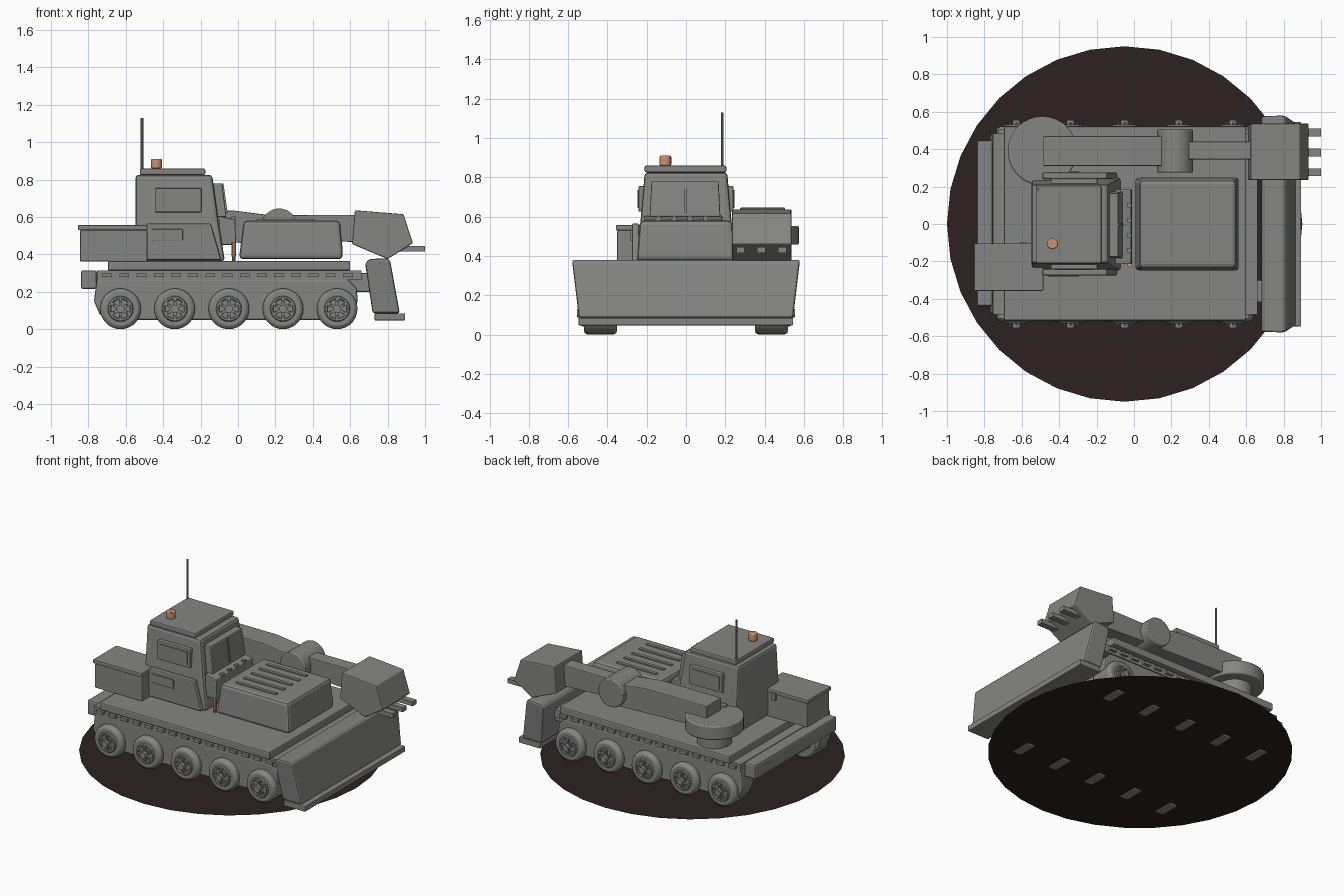
import bpy, bmesh, math


def material(name, rgb):
    m = bpy.data.materials.new(name)
    m.diffuse_color = (*rgb, 1)
    return m


GREY = material("body grey", (0.235, 0.238, 0.23))
DARK = material("ground dark brown", (0.026, 0.015, 0.015))
ORANGE = material("lamp orange", (0.60, 0.29, 0.165))


def prism(name, pts, y0, y1, bevel=0.0, taper=1.0, mat=GREY):
    """Extrude an x-z profile from y0 to y1; taper scales y at the top about the middle."""
    bm = bmesh.new()
    mid = (y0 + y1) / 2
    zmin, zmax = min(p[1] for p in pts), max(p[1] for p in pts)
    rows = []
    for y in (y0, y1):
        row = []
        for x, z in pts:
            s = 1 + (taper - 1) * (z - zmin) / (zmax - zmin)
            row.append(bm.verts.new((x, mid + (y - mid) * s, z)))
        rows.append(row)
    bm.faces.new(rows[0])
    bm.faces.new(rows[1][::-1])
    n = len(pts)
    for i in range(n):
        j = (i + 1) % n
        bm.faces.new((rows[0][i], rows[1][i], rows[1][j], rows[0][j]))
    bmesh.ops.recalc_face_normals(bm, faces=bm.faces)
    me = bpy.data.meshes.new(name)
    bm.to_mesh(me)
    bm.free()
    me.materials.append(mat)
    ob = bpy.data.objects.new(name, me)
    bpy.context.collection.objects.link(ob)
    if bevel:
        b = ob.modifiers.new("bevel", 'BEVEL')
        b.width, b.segments = bevel, 2
    return ob


def box(name, x0, x1, y0, y1, z0, z1, bevel=0.0, mat=GREY):
    return prism(name, [(x0, z0), (x1, z0), (x1, z1), (x0, z1)], y0, y1, bevel, 1, mat)


def cyl(name, loc, r, depth, axis='Z', sides=24, bevel=0.0, mat=GREY):
    rot = (math.pi / 2, 0, 0) if axis == 'Y' else (0, 0, 0)
    bpy.ops.mesh.primitive_cylinder_add(vertices=sides, radius=r, depth=depth,
                                        location=loc, rotation=rot)
    ob = bpy.context.object
    ob.name = name
    ob.data.materials.append(mat)
    if bevel:
        b = ob.modifiers.new("bevel", 'BEVEL')
        b.width, b.segments, b.limit_method = bevel, 2, 'ANGLE'
    bpy.ops.object.shade_smooth_by_angle(angle=math.radians(35))
    return ob


# Ground disc
bpy.ops.mesh.primitive_circle_add(vertices=32, radius=0.95, fill_type='NGON',
                                  location=(-0.05, 0, 0.005))
bpy.context.object.name = "ground_disc"
bpy.context.object.data.materials.append(DARK)

# Hull, deck and bumpers
box("hull", -0.70, 0.60, -0.36, 0.36, 0.10, 0.28)
box("chassis", -0.755, 0.66, -0.485, 0.485, 0.262, 0.313)
box("deck", -0.695, 0.60, -0.515, 0.52, 0.313, 0.365, 0.008)
box("rear_bumper", -0.84, -0.755, -0.44, 0.447, 0.215, 0.315, 0.012)

# Running gear on both sides
track = [(-0.755, 0.27), (-0.77, 0.15), (-0.74, 0.08), (-0.70, 0.05), (0.57, 0.05),
         (0.61, 0.08), (0.64, 0.15), (0.635, 0.22), (0.59, 0.265)]
for s in (-1, 1):
    prism("track", track, s * 0.36, s * 0.48, 0.01)
    for i in range(15):
        x = -0.70 + i * 0.092
        box("track_pad", x - 0.026, x + 0.026, s * 0.40, s * 0.505, 0.278, 0.298)
    for i in range(5):
        x, z = -0.628 + i * 0.2895, 0.109
        cyl("wheel", (x, s * 0.435, z), 0.109, 0.17, 'Y', 28, 0.02)
        # hub rim, spokes and cap
        bpy.ops.mesh.primitive_torus_add(major_segments=20, minor_segments=6, major_radius=0.060,
                                         minor_radius=0.009, location=(x, s * 0.523, z),
                                         rotation=(math.pi / 2, 0, 0))
        rim = bpy.context.object
        rim.name = "wheel_rim"
        rim.data.materials.append(GREY)
        cyl("hub_cap", (x, s * 0.535, z), 0.022, 0.04, 'Y', 12)
        for k in range(6):
            a = k * math.pi / 3 + math.pi / 6
            sp = box("spoke", 0.015, 0.058, -0.007, 0.007, -0.009, 0.009)
            sp.location = (x, s * 0.526, z)
            sp.rotation_euler = (0, a, 0)
            cyl("hub_bolt", (x + 0.04 * math.cos(a), s * 0.532, z + 0.04 * math.sin(a)),
                0.007, 0.02, 'Y', 6)
    # blade push arms
    box("push_arm", 0.58, 0.74, s * 0.30, s * 0.42, 0.20, 0.30, 0.008)

# Dozer blade and cutting edge
prism("blade", [(0.72, 0.085), (0.865, 0.085), (0.815, 0.36), (0.80, 0.38), (0.70, 0.375), (0.68, 0.35)],
      -0.545, 0.545, 0.012, 1.065)
box("cutting_edge", 0.73, 0.893, -0.547, 0.545, 0.047, 0.085, 0.004)

# Cabin
prism("cabin", [(-0.548, 0.365), (-0.07, 0.365), (-0.105, 0.58), (-0.138, 0.825), (-0.548, 0.825)],
      -0.25, 0.25, 0.016, 0.84)
box("roof", -0.525, -0.175, -0.21, 0.205, 0.825, 0.86, 0.008)
prism("front_window", [(-0.115, 0.60), (-0.062, 0.60), (-0.085, 0.78), (-0.14, 0.78)],
      -0.185, 0.175, 0.006, 0.95)
prism("window_pillar", [(-0.07, 0.62), (-0.055, 0.62), (-0.078, 0.78), (-0.093, 0.78)],
      -0.008, 0.004)
prism("cowl", [(-0.10, 0.45), (-0.01, 0.45), (-0.015, 0.585), (-0.10, 0.605)], -0.215, 0.185, 0.006)
for y in (-0.14, -0.06, 0.02, 0.10):
    box("cowl_bolt", -0.035, -0.013, y - 0.012, y + 0.012, 0.575, 0.602)
for s in (-1, 1):
    box("side_window_frame", -0.445, -0.195, s * 0.20, s * 0.242, 0.625, 0.755, 0.006)
    box("side_window", -0.425, -0.215, s * 0.242, s * 0.247, 0.645, 0.735)
    prism("door_panel", [(-0.49, 0.37), (-0.09, 0.37), (-0.145, 0.565), (-0.49, 0.565)],
          s * 0.24, s * 0.275, 0.008)
    box("door_hatch", -0.46, -0.295, s * 0.27, s * 0.283, 0.475, 0.535, 0.002)

# Antenna, beacon and marker lamp
cyl("antenna", (-0.513, 0.185, 0.975), 0.007, 0.31, sides=8)
cyl("beacon", (-0.436, -0.105, 0.885), 0.030, 0.05, sides=16, bevel=0.006, mat=ORANGE)
cyl("marker_lamp", (-0.022, -0.22, 0.425), 0.013, 0.075, sides=10, mat=ORANGE)
cyl("lamp_post", (-0.022, -0.22, 0.38), 0.010, 0.04, sides=10)

# Engine hood with louvres
prism("engine_hood", [(0.005, 0.375), (0.56, 0.375), (0.56, 0.42), (0.545, 0.58), (0.03, 0.58)],
      -0.25, 0.25, 0.02, 0.94)
for i in range(5):
    y = -0.163 + i * 0.0815
    box("louvre", 0.105, 0.41, y - 0.011, y + 0.011, 0.57, 0.588)

# Tool box
box("tool_box", -0.845, -0.485, -0.35, -0.11, 0.362, 0.53, 0.006)
box("tool_box_lid", -0.855, -0.485, -0.357, -0.103, 0.53, 0.557, 0.005)
box("tool_box_latch", -0.61, -0.58, -0.11, -0.095, 0.49, 0.54)

# Crane arm: turntable, booms and elbow
cyl("arm_pedestal", (-0.49, 0.39, 0.41), 0.11, 0.11, sides=24)
cyl("arm_turntable", (-0.49, 0.39, 0.505), 0.185, 0.095, sides=32, bevel=0.008)
prism("lower_boom", [(-0.485, 0.48), (0.21, 0.455), (0.21, 0.605), (-0.03, 0.635), (-0.485, 0.635)],
      0.31, 0.47, 0.006)
cyl("elbow_joint", (0.22, 0.39, 0.55), 0.096, 0.23, 'Y', 24, 0.006)
prism("upper_boom", [(0.22, 0.485), (0.64, 0.465), (0.64, 0.612), (0.22, 0.61)], 0.345, 0.44, 0.005)

# Bucket with teeth
prism("bucket", [(0.625, 0.636), (0.885, 0.615), (0.935, 0.46), (0.80, 0.375), (0.61, 0.455)],
      0.235, 0.537, 0.006)
for y in (0.277, 0.383, 0.49):
    box("bucket_tooth", 0.86, 1.0, y - 0.021, y + 0.021, 0.415, 0.445)
